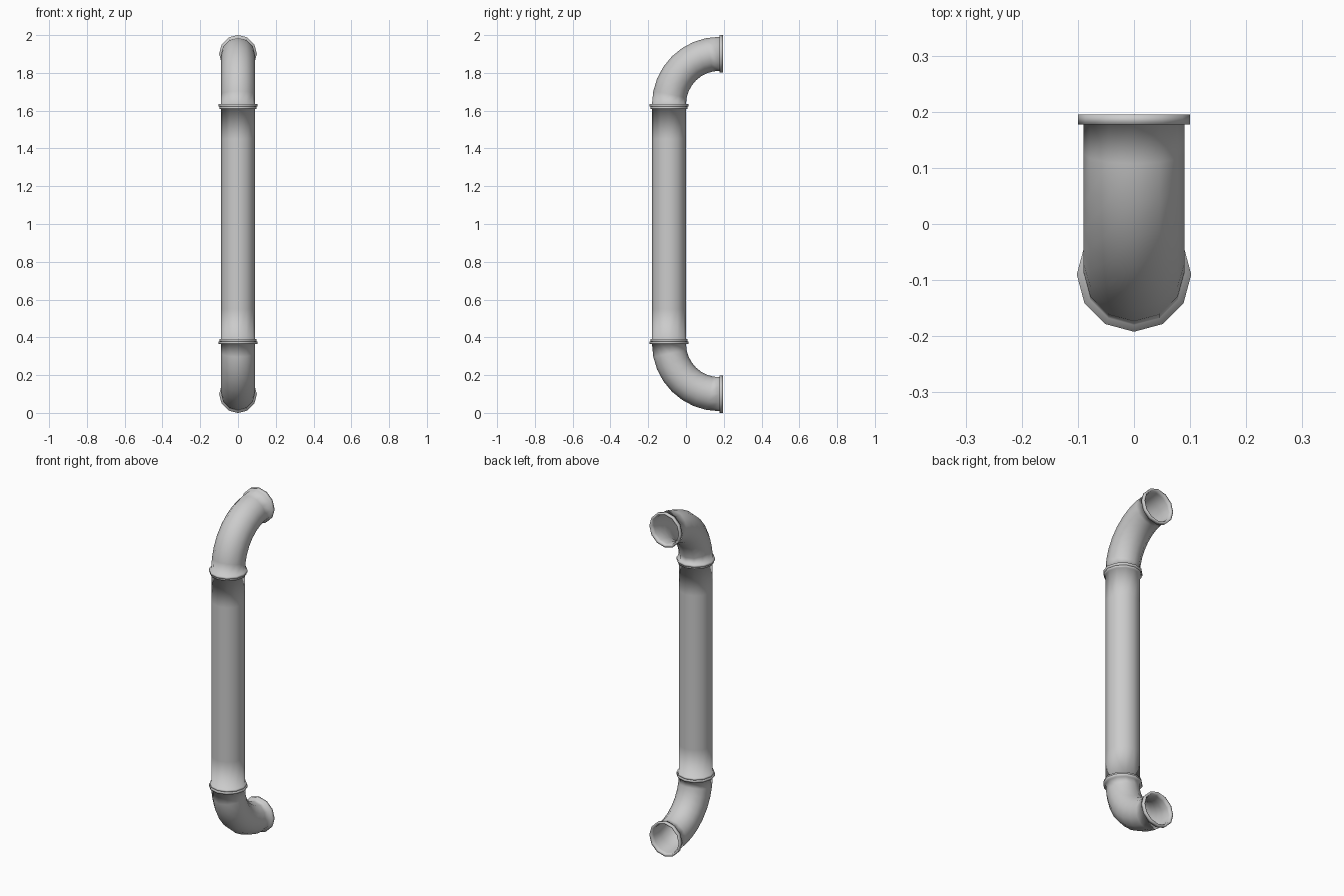
import bpy, bmesh, math
from mathutils import Vector

cube = bpy.data.objects.get("Cube")
if cube:
    bpy.data.objects.remove(cube, do_unlink=True)

SIDES = 12
AXIS_Y = -0.09       # centre line of the upright pipe
BEND = 0.267         # bend radius of the elbows
JOINT = 0.634        # height of the elbow start above the middle
WALL, INNER = 0.09, 0.084

metal = bpy.data.materials.new("pale_grey_metal")
metal.use_nodes = True
grey = (0.6, 0.6, 0.6, 1)
metal.diffuse_color = grey
bsdf = metal.node_tree.nodes["Principled BSDF"]
bsdf.inputs["Base Color"].default_value = grey
bsdf.inputs["Roughness"].default_value = 0.6


def loft(name, rings):
    """Skin a tube through rings of (centre, tangent, radius)."""
    bm = bmesh.new()
    loops = []
    for centre, tangent, radius in rings:
        across = Vector((1, 0, 0))
        up = tangent.cross(across)
        loop = []
        for i in range(SIDES):
            a = math.tau * i / SIDES
            loop.append(bm.verts.new(centre + radius * (math.cos(a) * across + math.sin(a) * up)))
        loops.append(loop)
    for low, high in zip(loops, loops[1:]):
        for i in range(SIDES):
            j = (i + 1) % SIDES
            bm.faces.new((low[i], low[j], high[j], high[i]))
    mesh = bpy.data.meshes.new(name)
    bm.to_mesh(mesh)
    bm.free()
    mesh.materials.append(metal)
    mesh.shade_smooth()
    obj = bpy.data.objects.new(name, mesh)
    bpy.context.collection.objects.link(obj)
    return obj


def elbow_ring(angle, offset, radius):
    """Ring on the bend, moved along the pipe direction by offset."""
    tangent = Vector((0, math.sin(angle), math.cos(angle)))
    centre = Vector((0, AXIS_Y + BEND * (1 - math.cos(angle)), JOINT + BEND * math.sin(angle)))
    return centre + tangent * offset, tangent, radius


# Elbow: collar, bend, open end flange, then the inner wall back again
END = math.pi / 2
bend = [END * i / 8 for i in range(9)]
rings = [elbow_ring(0, o, r) for o, r in ((-0.013, WALL), (-0.013, 0.102), (0, 0.102))]
rings += [elbow_ring(a, 0, WALL) for a in bend]
rings += [elbow_ring(END, o, r) for o, r in ((0, 0.1), (0.018, 0.1), (0.018, 0.089))]
rings += [elbow_ring(a, 0, INNER) for a in reversed(bend)]

upper = loft("upper_elbow", rings)
upper.location.z = 1

# Lower elbow is the upper one mirrored about mid height
lower = upper.copy()
lower.data = upper.data.copy()
lower.name = lower.data.name = "lower_elbow"
for v in lower.data.vertices:
    v.co.z = -v.co.z
lower.data.flip_normals()
bpy.context.collection.objects.link(lower)

# Upright pipe with a thin collar at each end
half = [(0.622, WALL), (0.622, 0.098), (0.61, 0.098), (0.61, WALL), (0.45, WALL)]
profile = [(-z, r) for z, r in half] + [(z, r) for z, r in reversed(half)]
pipe = loft("straight_pipe", [(Vector((0, AXIS_Y, z)), Vector((0, 0, 1)), r) for z, r in profile])
pipe.location.z = 1
